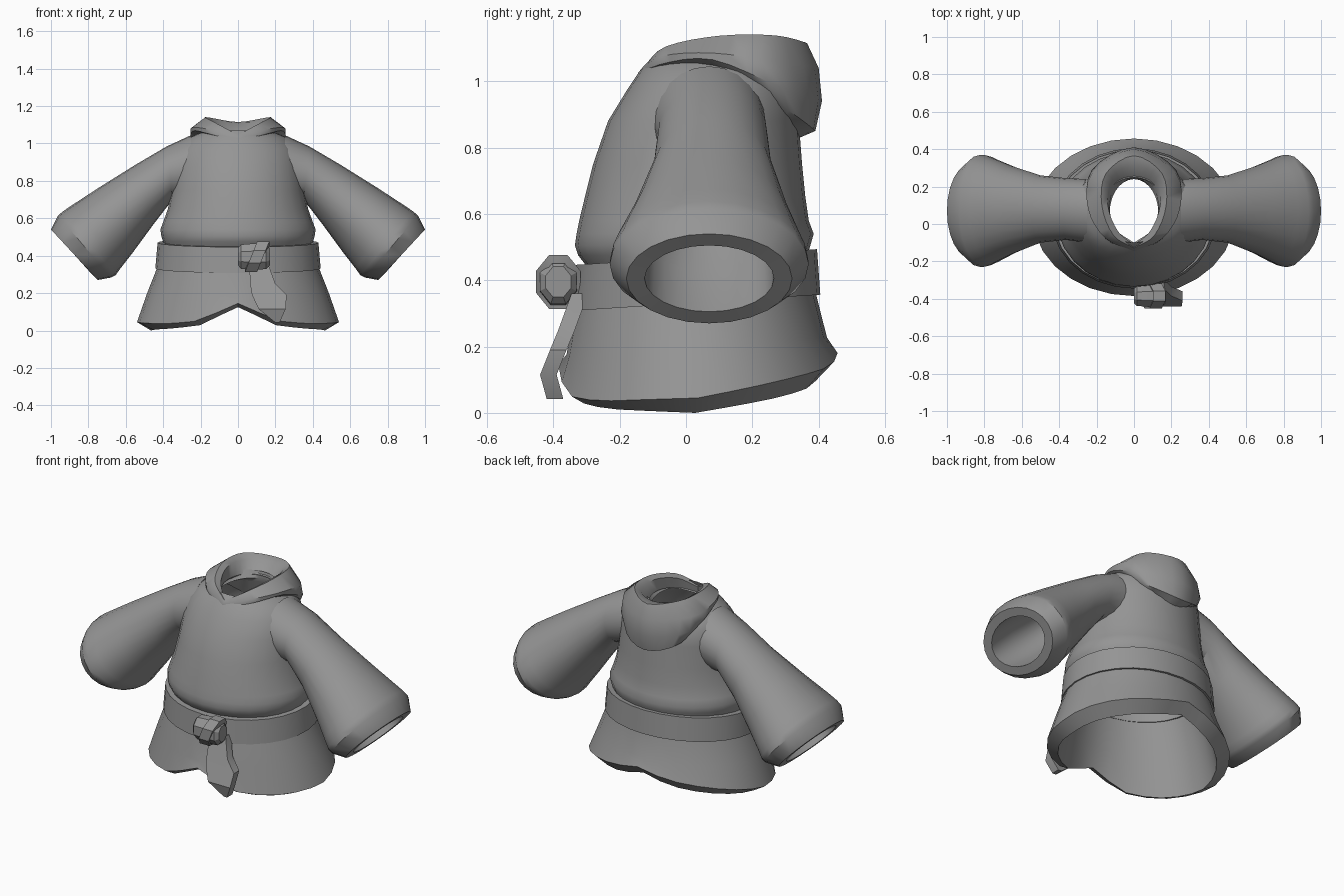
import bpy, bmesh, math
from mathutils import Vector

if "Cube" in bpy.data.objects:
    bpy.data.objects.remove(bpy.data.objects["Cube"])

cloth = bpy.data.materials.new("grey cloth")
cloth.diffuse_color = (0.30, 0.30, 0.30, 1)
cloth.use_nodes = True
cloth.node_tree.nodes["Principled BSDF"].inputs["Base Color"].default_value = cloth.diffuse_color
N = 28


def finish(name, bm, angle=35):
    bmesh.ops.recalc_face_normals(bm, faces=bm.faces)
    me = bpy.data.meshes.new(name)
    bm.to_mesh(me)
    bm.free()
    ob = bpy.data.objects.new(name, me)
    bpy.context.collection.objects.link(ob)
    me.materials.append(cloth)
    bpy.ops.object.select_all(action='DESELECT')
    ob.select_set(True)
    bpy.context.view_layer.objects.active = ob
    bpy.ops.object.shade_smooth_by_angle(angle=math.radians(angle))
    return ob


def loft(name, rings, wrap=True, angle=35):
    """Skin closed rings; wrap joins last to first, otherwise both ends are capped."""
    bm = bmesh.new()
    vs = [[bm.verts.new(p) for p in r] for r in rings]
    n = len(vs[0])
    pairs = list(zip(vs, vs[1:])) + ([(vs[-1], vs[0])] if wrap else [])
    for a, b in pairs:
        for i in range(n):
            j = (i + 1) % n
            bm.faces.new((a[i], a[j], b[j], b[i]))
    if not wrap:
        bm.faces.new(vs[0])
        bm.faces.new(vs[-1])
    return finish(name, bm, angle)


def ring(z, hx, y0, y1):
    """Ellipse starting at the front; z may be a function of (angle, y)."""
    out = []
    for i in range(N):
        t = 2 * math.pi * i / N
        y = (y0 + y1) / 2 - (y1 - y0) / 2 * math.cos(t)
        out.append(Vector((hx * math.sin(t), y, z(t, y) if callable(z) else z)))
    return out


def tilt(z):
    return lambda t, y: z + 0.065 * y


def hem(keys):
    """Hem height by degrees away from the front."""
    def f(t, y):
        d = math.degrees(min(t, 2 * math.pi - t))
        for (a, za), (b, zb) in zip(keys, keys[1:]):
            if d <= b + 0.01:
                return za + (zb - za) * (d - a) / (b - a)
        return keys[-1][1]
    return f


# Tunic body: outside from waist fold to neck, then the lining back down
loft("tunic_body", [ring(*r) for r in [
    (.43, .385, -.29, .35), (.475, .40, -.325, .365), (.505, .41, -.335, .375),
    (.54, .415, -.33, .385), (.58, .40, -.322, .37), (.65, .375, -.305, .36),
    (.75, .355, -.28, .35), (.88, .34, -.235, .34), (.97, .32, -.18, .33),
    (1.03, .265, -.14, .29), (1.07, .17, -.10, .25),
    (1.03, .13, -.12, .24), (.98, .23, -.135, .27), (.88, .27, -.19, .30),
    (.6, .34, -.27, .32), (.43, .35, -.275, .33)]], angle=50)

# Skirt with notched front hem and thick turned edge
loft("skirt", [ring(*r) for r in [
    (tilt(.46), .395, -.30, .365), (tilt(.34), .43, -.335, .39),
    (tilt(.2), .485, -.36, .425),
    (hem([(0, .145), (11, .10), (24, .05), (45, .035), (90, .045), (135, .11), (160, .14), (180, .18)]),
     .54, -.385, .457),
    (hem([(0, .125), (11, .085), (24, .03), (45, .012), (90, .0), (135, .05), (160, .08), (180, .125)]),
     .465, -.345, .40),
    (tilt(.25), .41, -.31, .37), (tilt(.46), .35, -.275, .33)]])

# Belt
loft("belt", [ring(*r) for r in [
    (tilt(.33), .405, -.32, .37), (tilt(.33), .442, -.345, .405),
    (tilt(.468), .43, -.335, .395), (tilt(.468), .395, -.30, .36)]])


# Wide sleeves: rings from top and bottom points (x, z), depth half-size and centre
def sleeve_ring(tx, tz, bx, bz, hy, cy=.07):
    c = Vector(((tx + bx) / 2, cy, (tz + bz) / 2))
    u = Vector((tx, cy, tz)) - c
    return [c + u * math.cos(t) + Vector((0, hy * math.sin(t), 0))
            for t in (2 * math.pi * i / 24 for i in range(24))]


sleeve = loft("sleeves", [sleeve_ring(*r) for r in [
    (.25, 1.045, .25, .70, .17), (.38, .985, .35, .70, .165, .08),
    (.55, .885, .45, .57, .18, .08), (.75, .76, .56, .42, .235, .075),
    (.88, .675, .63, .33, .28), (.935, .638, .655, .295, .298), (.962, .615, .68, .283, .30),
    (1.0, .54, .75, .27, .25),
    (.965, .505, .785, .305, .195), (.83, .63, .635, .425, .19),
    (.62, .78, .50, .58, .13)]], wrap=False)
m = sleeve.modifiers.new("mirror", 'MIRROR')
m.use_axis = (True, False, False)


# Hood collar: each row runs front to back along one side, then is mirrored
def half_row(pts, steps=4):
    p = [Vector(q) for q in pts]
    back = Vector((-p[-2].x, p[-2].y, p[-2].z))
    p = [p[0] * 2 - p[1]] + p + [back]
    out = []
    for i in range(1, len(p) - 2):
        a, b, c, d = p[i - 1:i + 3]
        for k in range(steps):
            t = k / steps
            out.append(.5 * (2 * b + (c - a) * t + (2 * a - 5 * b + 4 * c - d) * t * t
                             + (3 * b - a - 3 * c + d) * t ** 3))
    out.append(p[-2])
    return out + [Vector((-v.x, v.y, v.z)) for v in out[-2:0:-1]]


loft("hood", [half_row(r) for r in [
    [(0, -.12, .99), (.09, -.05, 1.03), (.13, .08, 1.05), (.10, .2, 1.05), (0, .24, 1.05)],
    [(0, -.11, 1.035), (.085, -.04, 1.09), (.14, .1, 1.12), (.12, .25, 1.115), (0, .31, 1.11)],
    [(0, -.128, 1.045), (.11, -.06, 1.105), (.172, .1, 1.137), (.15, .27, 1.138), (0, .365, 1.115)],
    [(0, -.145, 1.025), (.155, -.075, 1.075), (.245, .08, 1.085), (.225, .27, 1.06), (0, .40, 1.04)],
    [(0, -.146, 1.01), (.15, -.08, 1.05), (.245, .08, 1.065), (.225, .29, .98), (0, .41, .94)],
    [(0, -.14, 1.0), (.13, -.06, 1.04), (.215, .08, 1.045), (.185, .31, .91), (0, .39, .85)],
    [(0, -.10, 1.0), (.10, -.03, 1.03), (.17, .08, 1.03), (.14, .25, .91), (0, .32, .82)]]], angle=45)


# Knot: eight-sided roll with a slanted wrap around it
def roll(x, r, slant=0):
    pts = []
    for i in range(8):
        t = math.pi / 4 * (i + .5)
        pts.append(Vector((x + slant * math.sin(t), -.385 + r * .82 * math.cos(t), .395 + r * math.sin(t))))
    return pts


loft("belt_knot", [roll(*r) for r in [
    (.0, .05), (.015, .07), (.08, .076), (.15, .072), (.17, .05)]], wrap=False, angle=25)
loft("knot_wrap", [roll(*r) for r in [
    (.07, .06, .035), (.07, .088, .035), (.135, .088, .035), (.135, .06, .035)]], angle=25)

# Hanging belt end: bent pointed strap
bm = bmesh.new()
rows = [(.36, .06, .16, -.345), (.25, .065, .20, -.385), (.19, .075, .26, -.41),
        (.115, .11, .255, -.44), (.042, .20, .222, -.42)]
vs = [[bm.verts.new((x, y + d, z)) for x, d in ((x0, 0), (x1, 0), (x1, .05), (x0, .05))]
      for z, x0, x1, y in rows]
for a, b in zip(vs, vs[1:]):
    for i in range(4):
        j = (i + 1) % 4
        bm.faces.new((a[i], a[j], b[j], b[i]))
bm.faces.new(vs[0])
bm.faces.new(vs[-1])
finish("belt_tail", bm, 30)
